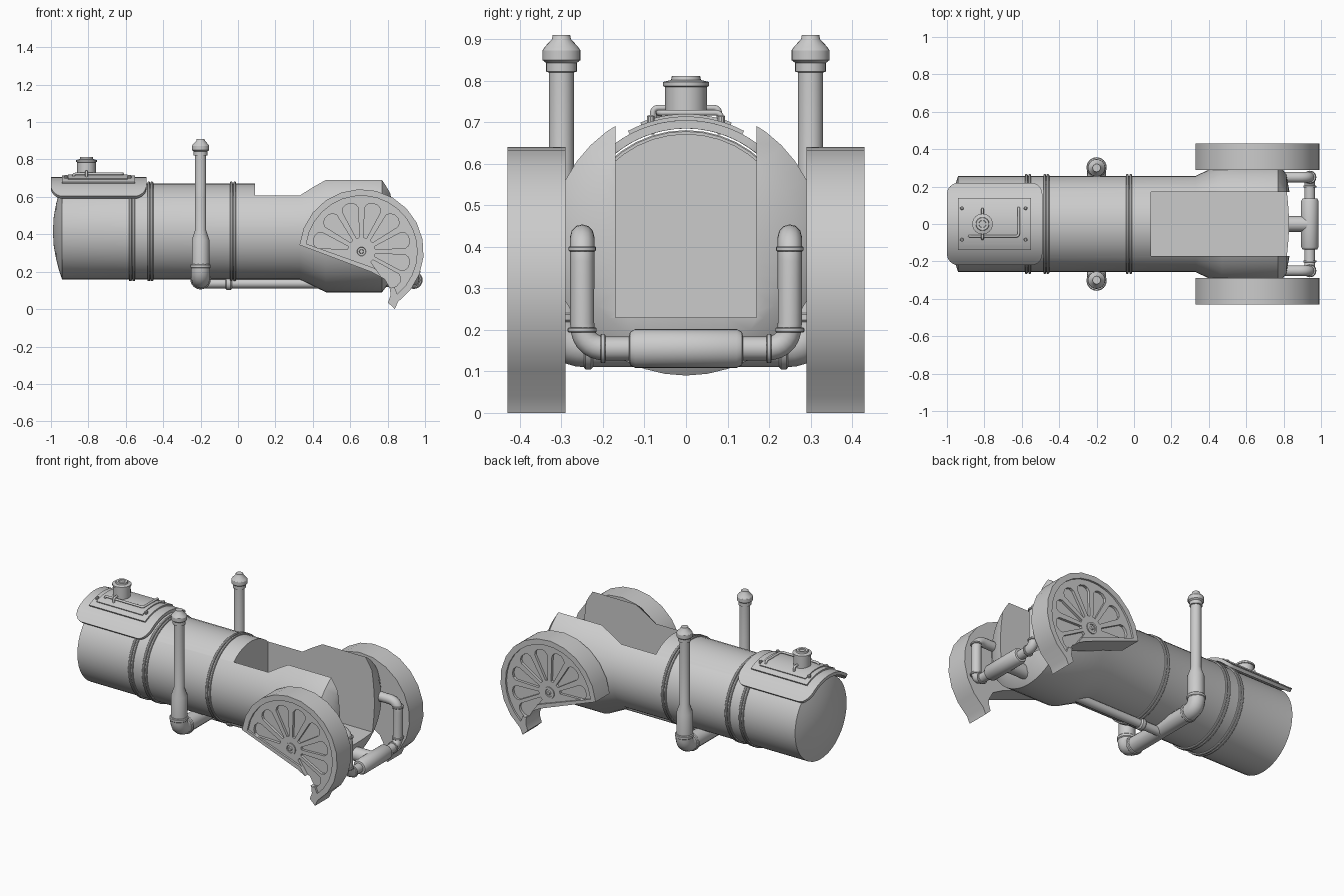
import bpy, bmesh
from math import sin, cos, pi, radians, sqrt, asin
from mathutils import Vector

if "Cube" in bpy.data.objects:
    bpy.data.objects.remove(bpy.data.objects["Cube"])

ZC = 0.415   # boiler axis height
RB = 0.257   # boiler radius


def add(name, bm):
    bmesh.ops.remove_doubles(bm, verts=bm.verts, dist=1e-5)
    bmesh.ops.recalc_face_normals(bm, faces=bm.faces)
    me = bpy.data.meshes.new(name)
    bm.to_mesh(me)
    bm.free()
    ob = bpy.data.objects.new(name, me)
    bpy.context.collection.objects.link(ob)
    return ob


def lathe(name, prof, origin, axis='Z', n=24):
    """Revolve (distance, radius) pairs around an axis through origin."""
    bm = bmesh.new()
    o = Vector(origin)
    rings = []
    for t, r in prof:
        ring = []
        for i in range(n):
            a = 2 * pi * i / n
            u, v = r * cos(a), r * sin(a)
            p = {'X': (t, u, v), 'Y': (u, t, v), 'Z': (u, v, t)}[axis]
            ring.append(bm.verts.new(o + Vector(p)))
        rings.append(ring)
    for a, b in zip(rings, rings[1:]):
        for i in range(n):
            j = (i + 1) % n
            bm.faces.new((a[i], a[j], b[j], b[i]))
    for ring, (t, r) in ((rings[0], prof[0]), (rings[-1], prof[-1])):
        if r > 0:
            bm.faces.new(ring)
    return add(name, bm)


def collar(name, origin, axis, r, h):
    b = h * 0.2
    return lathe(name, [(-h / 2, r - b), (-h / 2 + b, r), (h / 2 - b, r), (h / 2, r - b)], origin, axis)


def prism(name, pts, y0, y1):
    """Extrude an x-z outline from y0 to y1."""
    bm = bmesh.new()
    a = [bm.verts.new((x, y0, z)) for x, z in pts]
    b = [bm.verts.new((x, y1, z)) for x, z in pts]
    bm.faces.new(a)
    bm.faces.new(b)
    for i in range(len(a)):
        j = (i + 1) % len(a)
        bm.faces.new((a[i], a[j], b[j], b[i]))
    return add(name, bm)


def bake(ob):
    """Replace object by its evaluated mesh."""
    dg = bpy.context.evaluated_depsgraph_get()
    me = bpy.data.meshes.new_from_object(ob.evaluated_get(dg))
    name = ob.name
    bpy.data.objects.remove(ob)
    new = bpy.data.objects.new(name, me)
    bpy.context.collection.objects.link(new)
    return new


def cut(ob, cutters):
    for c in cutters:
        m = ob.modifiers.new("cut", 'BOOLEAN')
        m.operation, m.solver, m.object = 'DIFFERENCE', 'EXACT', c
    new = bake(ob)
    for c in cutters:
        bpy.data.objects.remove(c)
    return new


def tube(name, pts, r, fillet=0.06):
    """Round pipe through points with rounded bends."""
    pts = [Vector(p) for p in pts]
    path = [pts[0]]
    for a, p, b in zip(pts, pts[1:], pts[2:]):
        s, e = p + (a - p).normalized() * fillet, p + (b - p).normalized() * fillet
        for k in range(8):
            t = k / 7
            path.append(s * (1 - t) ** 2 + p * 2 * t * (1 - t) + e * t * t)
    path.append(pts[-1])
    cu = bpy.data.curves.new(name, 'CURVE')
    cu.dimensions = '3D'
    cu.bevel_depth, cu.bevel_resolution, cu.use_fill_caps = r, 4, True
    sp = cu.splines.new('POLY')
    sp.points.add(len(path) - 1)
    for q, p in zip(sp.points, path):
        q.co = (*p, 1)
    ob = bpy.data.objects.new(name, cu)
    bpy.context.collection.objects.link(ob)
    return bake(ob)


def saddle(name, x0, x1, w, rc, r_out, thick, rows=16):
    """Plate bent around the boiler axis, with rounded corners."""
    bm = bmesh.new()
    ds = [rc * (1 - cos(k * pi / 12)) for k in range(7)] if rc else [0]
    xs = [x0 + d for d in ds] + [x1 - d for d in reversed(ds)]
    cols = []
    for x in xs:
        d = max(0, rc - min(x - x0, x1 - x))
        half = asin((w - (rc - sqrt(max(0, rc * rc - d * d)))) / r_out)
        ang = [half * (2 * k / rows - 1) for k in range(rows + 1)]
        cols.append([[bm.verts.new((x, r * sin(a), ZC + r * cos(a))) for a in ang]
                     for r in (r_out, r_out - thick)])
    for c, d in zip(cols, cols[1:]):
        for k in range(rows):
            for s in (0, 1):
                bm.faces.new((c[s][k], c[s][k + 1], d[s][k + 1], d[s][k]))
        for k in (0, rows):
            bm.faces.new((c[0][k], d[0][k], d[1][k], c[1][k]))
    for c in (cols[0], cols[-1]):
        for k in range(rows):
            bm.faces.new((c[0][k], c[0][k + 1], c[1][k + 1], c[1][k]))
    return add(name, bm)


# Boiler body with flared rear, and the open cockpit slot
body = lathe("boiler_body", [(-0.99, 0), (-0.985, 0.08), (-0.972, 0.15), (-0.955, 0.215), (-0.94, RB),
                             (0.33, RB), (0.47, 0.325), (0.77, 0.325), (0.815, 0.265),
                             (0.835, 0.15), (0.845, 0)], (0, 0, ZC), 'X', 40)
slot = prism("slot_cutter", [(0.09, 0.23), (1.1, 0.23), (1.1, 1), (0.09, 1)], -0.17, 0.17)
cut(body, [slot])

# Boiler bands
for x in (-0.575, -0.558, -0.478, -0.46, -0.036, -0.018):
    lathe("boiler_band", [(-0.007, RB - 0.01), (-0.007, RB + 0.006), (-0.004, RB + 0.009),
                          (0.004, RB + 0.009), (0.007, RB + 0.006), (0.007, RB - 0.01)], (x, 0, ZC), 'X', 40)

# Front saddle plate and hatch
saddle("saddle_plate", -1.0, -0.49, 0.22, 0.06, 0.29, 0.02)
saddle("hatch_frame", -0.94, -0.55, 0.14, 0, 0.299, 0.02)
saddle("hatch_lid", -0.91, -0.59, 0.11, 0, 0.305, 0.02)

# Filler cap and hatch handles
lathe("filler_cap", [(0.69, 0.05), (0.785, 0.05), (0.787, 0.055), (0.797, 0.055), (0.802, 0.036),
                     (0.812, 0.034), (0.812, 0.02), (0.805, 0.018), (0.805, 0)], (-0.81, 0, 0), 'Z', 24)
tube("cap_crossbar", [(-0.81, -0.08, 0.69), (-0.81, -0.08, 0.735), (-0.81, 0.08, 0.735),
                      (-0.81, 0.08, 0.69)], 0.007, 0.015)
tube("hatch_handle", [(-0.88, -0.065, 0.69), (-0.88, -0.065, 0.723), (-0.617, -0.065, 0.723),
                      (-0.617, 0.085, 0.723), (-0.617, 0.085, 0.69)], 0.007, 0.015)
for x in (-0.92, -0.58):
    for s in (1, -1):
        lathe("hatch_bolt", [(0.67, 0.01), (0.714, 0.01), (0.717, 0.006)], (x, s * 0.085, 0), 'Z', 10)

# Exhaust stacks joined by a pipe under the boiler
for s in (1, -1):
    lathe("exhaust_stack", [(0.21, 0.047), (0.37, 0.047), (0.42, 0.03), (0.82, 0.03), (0.822, 0.037),
                            (0.843, 0.037), (0.85, 0.046), (0.873, 0.046), (0.882, 0.04), (0.9, 0.023),
                            (0.91, 0.021), (0.91, 0)], (-0.2, s * 0.3, 0))
    collar("stack_collar", (-0.2, s * 0.303, 0.23), 'Z', 0.054, 0.022)
    collar("stack_collar", (-0.2, s * 0.235, 0.16), 'Y', 0.055, 0.022)
tube("exhaust_cross_pipe", [(-0.2, 0.305, 0.24), (-0.2, 0.305, 0.16), (-0.2, -0.305, 0.16),
                            (-0.2, -0.305, 0.24)], 0.05, 0.065)
tube("underside_pipe", [(-0.2, 0, 0.137), (0.5, 0, 0.137)], 0.026)
collar("underside_collar", (-0.05, 0, 0.137), 'X', 0.035, 0.035)

# Rear pipe loop with central drum
tube("rear_pipe", [(0.74, 0.25, 0.425), (0.94, 0.25, 0.425), (0.94, 0.25, 0.155), (0.94, -0.25, 0.155),
                   (0.94, -0.25, 0.425), (0.74, -0.25, 0.425)], 0.029)
lathe("rear_drum", [(-0.137, 0.03), (-0.135, 0.04), (-0.122, 0.047), (0.122, 0.047), (0.135, 0.04),
                    (0.137, 0.03)], (0.94, 0, 0.155), 'Y')
tube("drum_stub", [(0.72, 0, 0.16), (0.94, 0, 0.16)], 0.042)
for s in (1, -1):
    collar("rear_collar", (0.94, s * 0.25, 0.2), 'Z', 0.035, 0.012)
    collar("rear_collar", (0.94, s * 0.25, 0.395), 'Z', 0.033, 0.012)
    collar("rear_collar", (0.94, s * 0.2, 0.155), 'Y', 0.035, 0.012)

# Side wheel guards with recessed spoke panels
CX, CZ = 0.66, 0.308


def arc(r, a0, a1, n):
    return [(CX + r * cos(radians(a0 + (a1 - a0) * k / n)), CZ + r * sin(radians(a0 + (a1 - a0) * k / n)))
            for k in range(n + 1)]


outline = arc(0.333, 174, -54, 14) + [(0.838, 0.0), (0.802, 0.035), (0.816, 0.075), (0.812, 0.11),
                                      (0.784, 0.16), (0.714, 0.198)]
inner = arc(0.298, 172, -50, 18) + [(0.838, 0.115), (0.8, 0.178), (0.722, 0.222)]
for s in (1, -1):
    guard = prism("wheel_guard", outline, s * 0.29, s * 0.43)
    cutters = [prism("panel_cutter", inner, s * 0.418, s * 0.5)]
    for a in (165, 135, 105, 75, 45, 15, -15, -42):
        c, d = cos(radians(a)), sin(radians(a))
        petal = [(0.075, 0.008), (0.23, 0.044), (0.25, 0.036), (0.263, 0.015),
                 (0.263, -0.015), (0.25, -0.036), (0.23, -0.044), (0.075, -0.008)]
        pts = [(CX + u * c - v * d, CZ + u * d + v * c) for u, v in petal]
        cutters.append(prism("petal_cutter", pts, s * 0.402, s * 0.5))
    cut(guard, cutters)
    lathe("guard_hub", [(0.4 * s, 0.036), (0.424 * s, 0.036), (0.424 * s, 0.024), (0.419 * s, 0.022),
                        (0.419 * s, 0.012), (0.43 * s, 0.01), (0.43 * s, 0)], (CX, 0, CZ), 'Y', 20)

# Smooth shading with sharp edges kept
bpy.ops.object.select_all(action='DESELECT')
for ob in bpy.context.collection.objects:
    ob.select_set(True)
    bpy.context.view_layer.objects.active = ob
bpy.ops.object.shade_smooth_by_angle(angle=radians(32))
